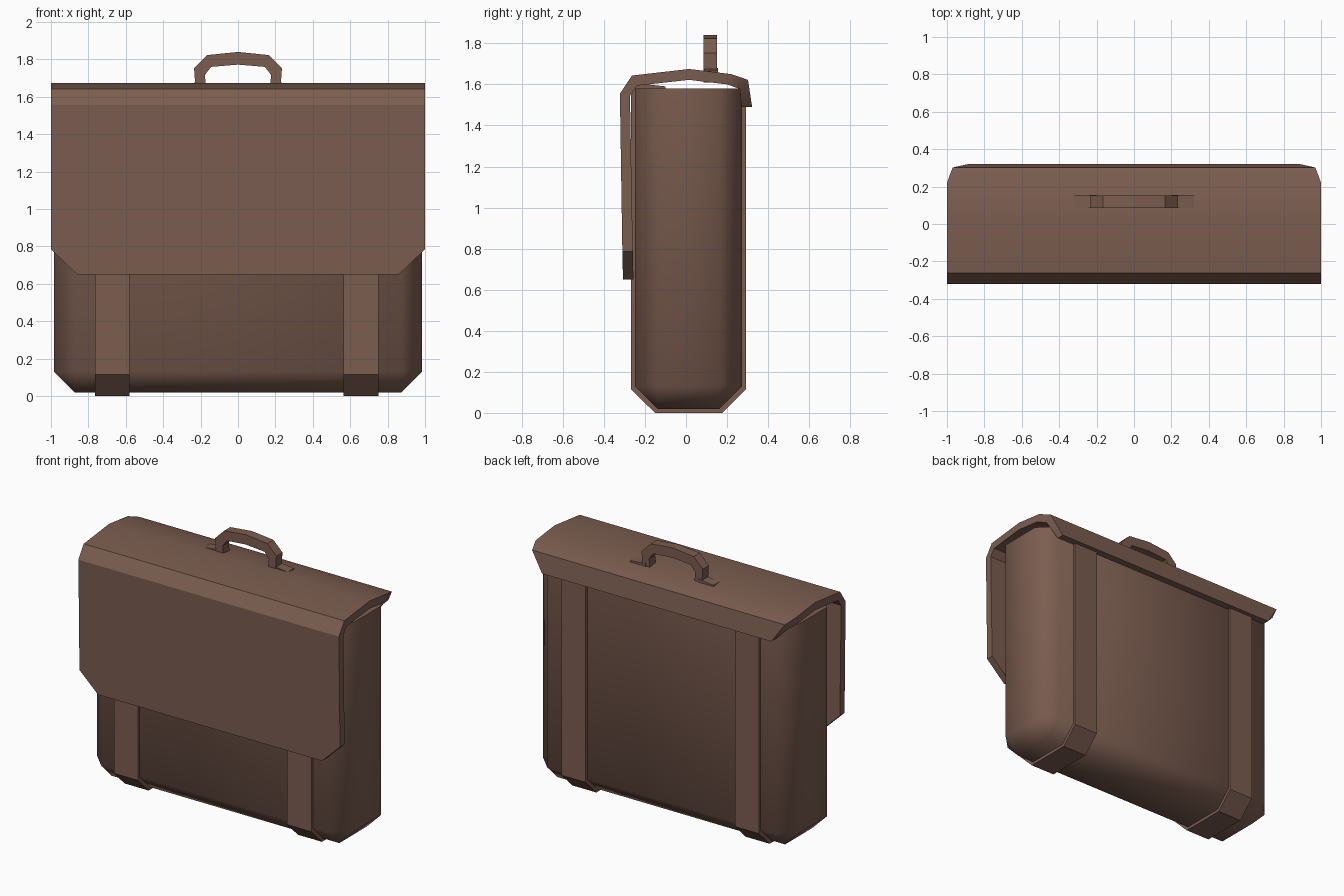
import bpy, bmesh, math
from mathutils import Vector

cube = bpy.data.objects.get("Cube")
if cube:
    bpy.data.objects.remove(cube, do_unlink=True)

leather = bpy.data.materials.new("brown_leather")
leather.use_nodes = True
colour = (0.20, 0.11, 0.08, 1)
leather.diffuse_color = colour
leather.node_tree.nodes["Principled BSDF"].inputs["Base Color"].default_value = colour


def finish(name, bm, angle=None):
    """Turn a bmesh into a named, coloured, optionally smooth object."""
    bmesh.ops.recalc_face_normals(bm, faces=bm.faces)
    mesh = bpy.data.meshes.new(name)
    bm.to_mesh(mesh)
    bm.free()
    mesh.materials.append(leather)
    obj = bpy.data.objects.new(name, mesh)
    bpy.context.collection.objects.link(obj)
    if angle:
        bpy.ops.object.select_all(action='DESELECT')
        obj.select_set(True)
        bpy.context.view_layer.objects.active = obj
        bpy.ops.object.shade_smooth_by_angle(angle=math.radians(angle))
    return obj


def band(name, rows, angle=None):
    """Closed solid from rows of four points: outer pair, then inner pair."""
    bm = bmesh.new()
    rings = [[bm.verts.new(p) for p in row] for row in rows]
    for a, b in zip(rings, rings[1:]):
        for i in range(4):
            j = (i + 1) % 4
            bm.faces.new((a[i], a[j], b[j], b[i]))
    bm.faces.new(rings[0])
    bm.faces.new(rings[-1])
    return finish(name, bm, angle)


def side_rows(outer, inner, lefts, rights):
    """Rows for a sheet whose (y, z) profile runs across x."""
    return [((l, *o), (r, *o), (r, *i), (l, *i))
            for o, i, l, r in zip(outer, inner, lefts, rights)]


# Case body: box with every edge but the top rim chamfered
bm = bmesh.new()
bmesh.ops.create_cube(bm, size=1)
for v in bm.verts:
    v.co = Vector((v.co.x * 1.97, v.co.y * 0.522 + 0.012, v.co.z * 1.56 + 0.80))
edges = [e for e in bm.edges if min(v.co.z for v in e.verts) < 1]
bmesh.ops.bevel(bm, geom=edges, offset=0.11, segments=1, affect='EDGES')
finish("case_body", bm, 60)

# Two straps wrapping the front, bottom and back
outer = [(-0.10, 1.59), (-0.235, 1.605), (-0.268, 1.55), (-0.268, 0.115),
         (-0.151, 0.0), (0.176, 0.0), (0.293, 0.115), (0.293, 1.55)]
inner = [(-0.10, 1.57), (-0.22, 1.575), (-0.245, 1.54), (-0.245, 0.13),
         (-0.14, 0.025), (0.165, 0.025), (0.27, 0.13), (0.27, 1.55)]
for name, left, right in (("right_strap", -0.765, -0.58), ("left_strap", 0.565, 0.75)):
    band(name, side_rows(outer, inner, [left] * 8, [right] * 8))

# Flap: front panel, arched lid and back lip with cut corners
outer = [(-0.307, 0.65), (-0.31, 0.785), (-0.322, 1.555), (-0.263, 1.643),
         (0.015, 1.675), (0.22, 1.65), (0.302, 1.622), (0.322, 1.49)]
inner = [(-0.256, 0.65), (-0.259, 0.785), (-0.273, 1.545), (-0.238, 1.594),
         (0.015, 1.622), (0.20, 1.60), (0.262, 1.578), (0.27, 1.49)]
widths = [0.86, 1, 1, 1, 1, 1, 0.97, 0.88]
band("flap", side_rows(outer, inner, [-w for w in widths], widths), 30)

# Carrying handle: faceted arch
half_out = [(-0.225, 1.61), (-0.235, 1.754), (-0.166, 1.823)]
half_in = [(-0.168, 1.61), (-0.177, 1.717), (-0.144, 1.76)]


def arch(half, top):
    return half + [(0, top)] + [(-x, z) for x, z in reversed(half)]


front, back = 0.085, 0.152
rows = [((ox, front, oz), (ox, back, oz), (ix, back, iz), (ix, front, iz))
        for (ox, oz), (ix, iz) in zip(arch(half_out, 1.84), arch(half_in, 1.772))]
band("handle", rows)

# Mounting tabs at the handle ends
for name, s in (("right_handle_tab", -1), ("left_handle_tab", 1)):
    rows = [((s * x, 0.088, z), (s * x, 0.156, z), (s * x, 0.156, z - 0.03), (s * x, 0.088, z - 0.03))
            for x, z in ((0.20, 1.679), (0.32, 1.666))]
    band(name, rows)
